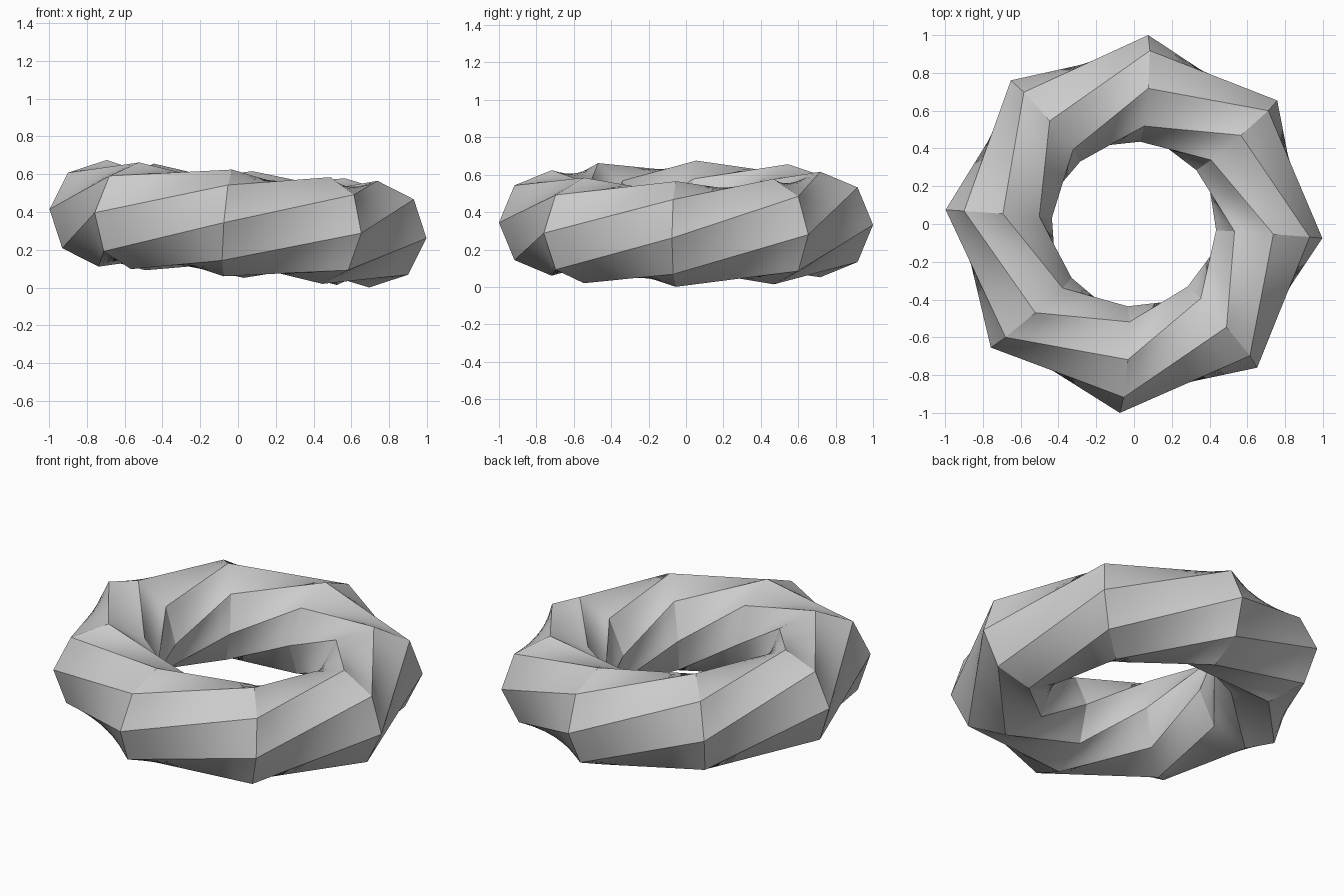
import bpy, bmesh
from math import sin, cos, radians, pi
from mathutils import Vector, Matrix

if "Cube" in bpy.data.objects:
    bpy.data.objects.remove(bpy.data.objects["Cube"])

RINGS, SIDES, CUTS = 8, 8, 6
MAJOR, MINOR = 0.72, 0.283

# slight tilt about y, small turn about z, lifted onto the ground
place = (Matrix.Translation((0, 0, 0.338)) @ Matrix.Rotation(radians(4.4), 4, 'Y')
         @ Matrix.Rotation(radians(-4.3), 4, 'Z'))


def section_point(ring, side):
    # each ring turns the octagonal section by one step
    a = 2 * pi * ring / RINGS
    b = 2 * pi * (side + ring) / SIDES
    r = MAJOR + MINOR * cos(b)
    return Vector((r * cos(a), r * sin(a), MINOR * sin(b)))


# twisted ring: ruled patches between consecutive octagonal sections
bm = bmesh.new()
loops = []
for ring in range(RINGS):
    for c in range(CUTS):
        t = c / CUTS
        corners = [section_point(ring, s).lerp(section_point(ring + 1, s), t)
                   for s in range(SIDES)]
        loop = []
        for s in range(SIDES):
            for k in range(CUTS):
                p = corners[s].lerp(corners[(s + 1) % SIDES], k / CUTS)
                loop.append(bm.verts.new(place @ p))
        loops.append(loop)

n = SIDES * CUTS
for i, loop in enumerate(loops):
    last = i == len(loops) - 1
    nxt = loops[(i + 1) % len(loops)]
    off = CUTS * RINGS if last else 0   # full turn closes the twist
    for j in range(n):
        k = (j + 1) % n
        bm.faces.new((loop[j], nxt[(j - off) % n], nxt[(k - off) % n], loop[k]))
bmesh.ops.recalc_face_normals(bm, faces=bm.faces)

mesh = bpy.data.meshes.new("twisted_ring")
bm.to_mesh(mesh)
bm.free()
obj = bpy.data.objects.new("twisted_ring", mesh)
bpy.context.collection.objects.link(obj)
bpy.context.view_layer.objects.active = obj
obj.select_set(True)
bpy.ops.object.shade_smooth_by_angle(angle=radians(15))
